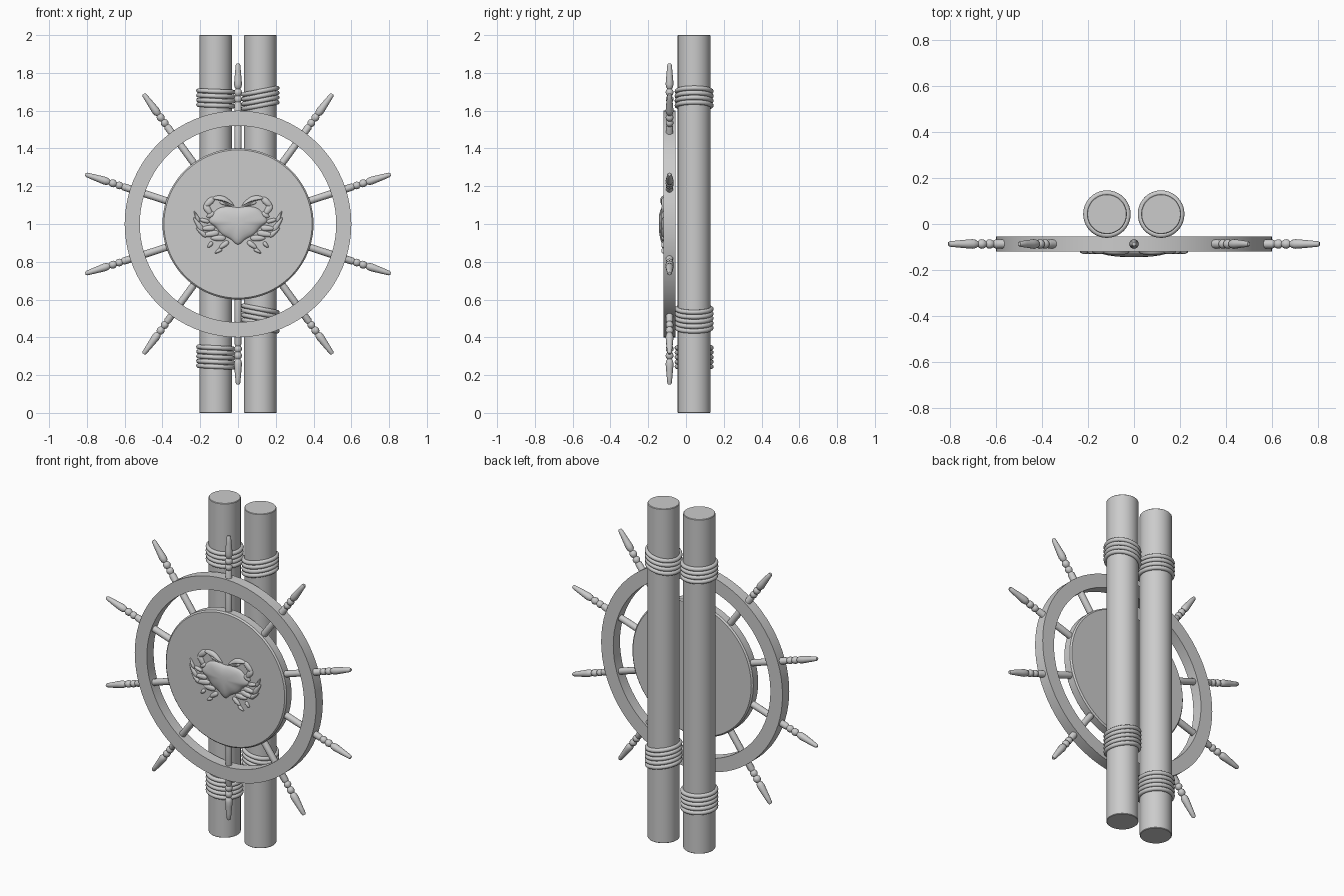
import bpy, bmesh, math
from mathutils import Vector, Matrix

if "Cube" in bpy.data.objects:
    bpy.data.objects.remove(bpy.data.objects["Cube"])

WHEEL_Y, WHEEL_Z = -0.087, 1.0
POLE_X, POLE_Y, POLE_R = 0.118, 0.043, 0.087


def make_object(name, bm, angle=35):
    bmesh.ops.recalc_face_normals(bm, faces=bm.faces)
    me = bpy.data.meshes.new(name)
    bm.to_mesh(me)
    bm.free()
    ob = bpy.data.objects.new(name, me)
    bpy.context.collection.objects.link(ob)
    bpy.ops.object.select_all(action='DESELECT')
    ob.select_set(True)
    bpy.context.view_layer.objects.active = ob
    bpy.ops.object.shade_smooth_by_angle(angle=math.radians(angle))
    return ob


def lathe(bm, profile, n, matrix, closed=False):
    """Revolve (radius, height) points round local z; capped unless closed."""
    rings = [[bm.verts.new(matrix @ Vector((r * math.cos(a), r * math.sin(a), h)))
              for a in (2 * math.pi * i / n for i in range(n))] for r, h in profile]
    pairs = list(zip(rings, rings[1:]))
    if closed:
        pairs.append((rings[-1], rings[0]))
    for a, b in pairs:
        for i in range(n):
            j = (i + 1) % n
            bm.faces.new((a[i], a[j], b[j], b[i]))
    if not closed:
        bm.faces.new(rings[0])
        bm.faces.new(rings[-1])


def lashing(name, x, z, turns, tilt):
    """Stack of tilted rope turns round a pole."""
    bm = bmesh.new()
    rope, step = 0.0125, 0.025
    profile = [(POLE_R + 0.004 + rope * math.cos(t), rope * math.sin(t))
               for t in (math.pi * k / 5 for k in range(10))]
    for i in range(turns):
        h = z + (i - (turns - 1) / 2) * step
        m = Matrix.Translation((x, POLE_Y, h)) @ Matrix.Rotation(tilt, 4, 'Y')
        lathe(bm, profile, 40, m, closed=True)
    make_object(name, bm, 60)


# Poles and their rope lashings
for side, sx in (("left", -1), ("right", 1)):
    bm = bmesh.new()
    lathe(bm, [(POLE_R - 0.003, 0), (POLE_R, 0.003), (POLE_R, 1.997), (POLE_R - 0.003, 2)],
          48, Matrix.Translation((sx * POLE_X, POLE_Y, 0)))
    make_object(side + "_pole", bm)
lashing("left_upper_rope", -POLE_X, 1.665, 4, 0.04)
lashing("left_lower_rope", -POLE_X, 0.295, 5, 0.05)
lashing("right_upper_rope", POLE_X, 1.665, 4, -0.19)
lashing("right_lower_rope", POLE_X, 0.50, 5, 0.19)

# Wheel rim and hub disc, facing the front
face_front = Matrix.Translation((0, WHEEL_Y, WHEEL_Z)) @ Matrix.Rotation(math.pi / 2, 4, 'X')
bm = bmesh.new()
lathe(bm, [(0.52, -0.032), (0.6, -0.032), (0.6, 0.032), (0.52, 0.032)], 80, face_front, closed=True)
make_object("wheel_rim", bm)
bm = bmesh.new()
lathe(bm, [(0.392, -0.03), (0.4, -0.022), (0.4, 0.024), (0.392, 0.032)], 80, face_front)
make_object("hub_disc", bm)

# Ten turned spokes with handles
spoke = [(0.019, 0.38), (0.019, 0.635), (0.014, 0.645), (0.020, 0.655), (0.020, 0.668),
         (0.012, 0.678), (0.019, 0.687), (0.021, 0.698), (0.018, 0.708), (0.012, 0.715),
         (0.018, 0.724), (0.021, 0.74), (0.019, 0.765), (0.015, 0.81), (0.012, 0.842), (0.008, 0.85)]
bm = bmesh.new()
for i in range(10):
    m = Matrix.Translation((0, WHEEL_Y, WHEEL_Z)) @ Matrix.Rotation(i * math.pi / 5, 4, 'Y')
    lathe(bm, spoke, 16, m)
make_object("spokes", bm, 50)

# Crab relief on the disc
FRONT_Y = WHEEL_Y - 0.031


def smooth_loop(pts, sub=4):
    """Closed Catmull-Rom loop through the points."""
    n, out = len(pts), []
    p = [Vector(q) for q in pts]
    for i in range(n):
        a, b, c, d = p[i - 1], p[i], p[(i + 1) % n], p[(i + 2) % n]
        for k in range(sub):
            t = k / sub
            out.append(0.5 * (2 * b + (c - a) * t + (2 * a - 5 * b + 4 * c - d) * t * t
                              + (3 * b - a - 3 * c + d) * t ** 3))
    return out


def dome(bm, outline, height):
    """Pillow-shaped relief raised from an (x, z) outline."""
    mid = sum(outline, Vector((0, 0))) / len(outline)
    prev = None
    for s in (1, 0.97, 0.88, 0.72, 0.5, 0.25):
        y = FRONT_Y - height * math.sqrt(1 - s * s)
        ring = []
        for p in outline:
            q = mid + (p - mid) * s
            ring.append(bm.verts.new((q.x, y, WHEEL_Z + q.y)))
        if prev:
            for i in range(len(ring)):
                j = (i + 1) % len(ring)
                bm.faces.new((prev[i], prev[j], ring[j], ring[i]))
        prev = ring
    bm.faces.new(prev)


def limb(bm, a, b, w1, w2, height=0.013):
    """Tapered oval segment from a to b."""
    a, b = Vector(a), Vector(b)
    d = b - a
    n = Vector((-d.y, d.x)).normalized()
    dome(bm, smooth_loop([a, a + d * 0.2 + n * w1, a + d * 0.75 + n * w2, b,
                          a + d * 0.75 - n * w2, a + d * 0.2 - n * w1]), height)


half = [(0.05, 0.093), (0.10, 0.085), (0.135, 0.055), (0.155, 0.015), (0.12, -0.015),
        (0.085, -0.055), (0.04, -0.08)]
bm = bmesh.new()
dome(bm, smooth_loop([(0, 0.088)] + half + [(0, -0.11)] + [(-x, z) for x, z in reversed(half)]), 0.027)
make_object("crab_shell", bm, 60)

segments = [  # start, end, half widths: claw arm, then legs
    ((0.125, 0.06), (0.165, 0.035), 0.012, 0.012),
    ((0.14, 0.045), (0.178, 0.105), 0.013, 0.017),
    ((0.178, 0.09), (0.125, 0.142), 0.014, 0.016),
    ((0.15, 0.01), (0.205, 0.025), 0.010, 0.010),
    ((0.205, 0.01), (0.232, 0.068), 0.010, 0.006),
    ((0.12, -0.02), (0.195, -0.025), 0.015, 0.012),
    ((0.185, -0.04), (0.236, 0.035), 0.014, 0.009),
    ((0.10, -0.045), (0.185, -0.06), 0.015, 0.013),
    ((0.165, -0.068), (0.222, -0.02), 0.012, 0.008),
    ((0.065, -0.075), (0.145, -0.075), 0.015, 0.013),
    ((0.05, -0.092), (0.10, -0.130), 0.013, 0.011),
    ((0.135, -0.095), (0.16, -0.125), 0.010, 0.008),
    ((0.085, -0.130), (0.122, -0.155), 0.010, 0.007)]
claw = [(0.14, 0.135), (0.11, 0.15), (0.07, 0.145), (0.035, 0.118), (0.02, 0.095), (0.05, 0.11),
        (0.09, 0.122)]
thumb = [(0.09, 0.122), (0.065, 0.11), (0.03, 0.092), (0.06, 0.096), (0.095, 0.108)]
bm = bmesh.new()
for a, b, w1, w2 in segments:
    limb(bm, a, b, w1, w2)
dome(bm, smooth_loop(claw), 0.018)
dome(bm, smooth_loop(thumb), 0.012)
limbs = make_object("crab_claws_and_legs", bm, 60)
limbs.modifiers.new("Mirror", 'MIRROR').use_mirror_merge = False
